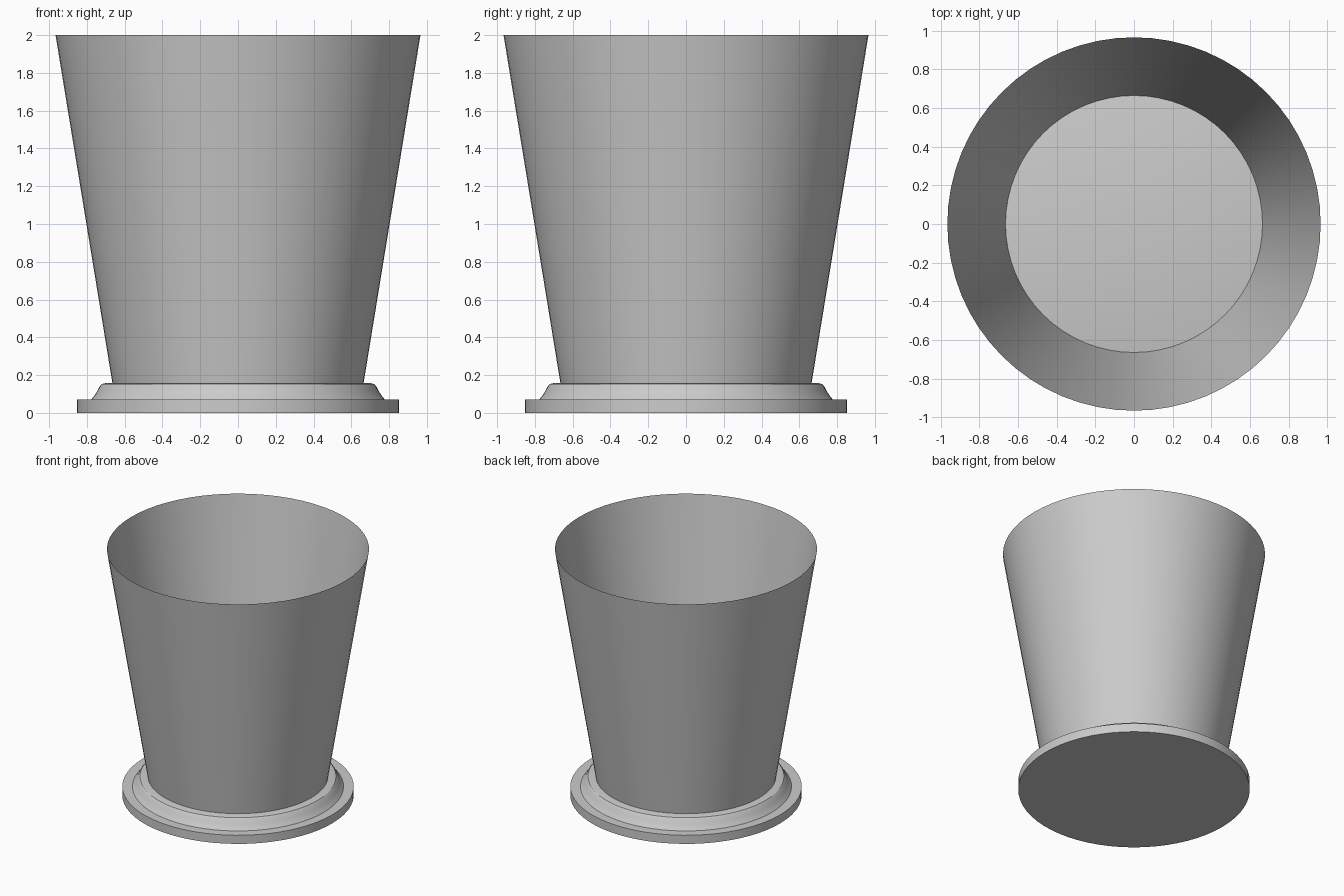
import bpy, bmesh, math

if "Cube" in bpy.data.objects:
    bpy.data.objects.remove(bpy.data.objects["Cube"])

SIDES = 64


def lathe(name, profile):
    """Revolve a list of (radius, z) points around the z axis."""
    bm = bmesh.new()
    verts = [bm.verts.new((r, 0, z)) for r, z in profile]
    edges = [bm.edges.new(pair) for pair in zip(verts, verts[1:])]
    bmesh.ops.spin(bm, geom=verts + edges, cent=(0, 0, 0), axis=(0, 0, 1),
                   angle=math.tau, steps=SIDES, use_duplicate=False)
    bmesh.ops.remove_doubles(bm, verts=bm.verts, dist=0.0005)
    bmesh.ops.recalc_face_normals(bm, faces=bm.faces)
    mesh = bpy.data.meshes.new(name)
    bm.to_mesh(mesh)
    bm.free()
    obj = bpy.data.objects.new(name, mesh)
    bpy.context.collection.objects.link(obj)
    bpy.ops.object.select_all(action='DESELECT')
    obj.select_set(True)
    bpy.context.view_layer.objects.active = obj
    bpy.ops.object.shade_smooth_by_angle(angle=math.radians(30))
    return obj


# Stepped foot with a moulded upper ring; its top is the floor of the cup
lathe("base", [(0, 0), (0.853, 0), (0.853, 0.07), (0.778, 0.07),
               (0.762, 0.09), (0.748, 0.11), (0.735, 0.137),
               (0.722, 0.152), (0.70, 0.158), (0, 0.158)])

# Thin, open, flaring wall
lathe("cup_wall", [(0.665, 0.158), (0.966, 2.0)])
